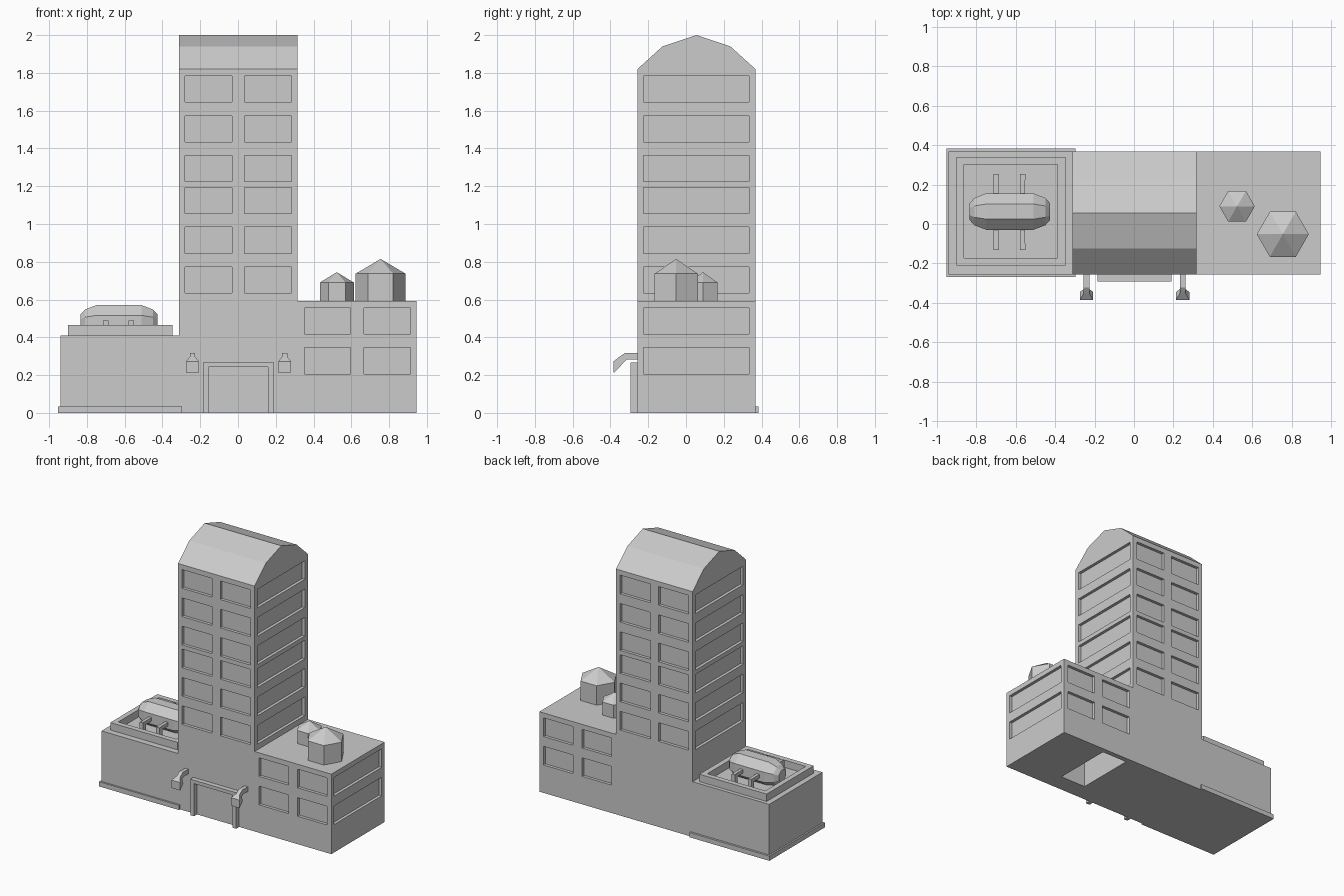
import bpy, bmesh, math
from mathutils import Vector

if "Cube" in bpy.data.objects:
    bpy.data.objects.remove(bpy.data.objects["Cube"])


def finish(name, bm):
    bmesh.ops.recalc_face_normals(bm, faces=bm.faces)
    me = bpy.data.meshes.new(name)
    bm.to_mesh(me)
    bm.free()
    ob = bpy.data.objects.new(name, me)
    bpy.context.collection.objects.link(ob)
    return ob


def boxes(name, items):
    """Each item is (x0, x1, y0, y1, z0, z1)."""
    bm = bmesh.new()
    for x0, x1, y0, y1, z0, z1 in items:
        vs = bmesh.ops.create_cube(bm, size=1)["verts"]
        for v in vs:
            v.co = Vector(((x0 + x1) / 2 + v.co.x * (x1 - x0),
                           (y0 + y1) / 2 + v.co.y * (y1 - y0),
                           (z0 + z1) / 2 + v.co.z * (z1 - z0)))
    return finish(name, bm)


def loft(name, rings):
    """Skin equal-length rings of points and cap both ends."""
    bm = bmesh.new()
    vr = [[bm.verts.new(p) for p in r] for r in rings]
    n = len(vr[0])
    for a, b in zip(vr, vr[1:]):
        for i in range(n):
            j = (i + 1) % n
            bm.faces.new((a[i], a[j], b[j], b[i]))
    bm.faces.new(vr[0])
    bm.faces.new(vr[-1])
    bmesh.ops.remove_doubles(bm, verts=bm.verts, dist=0.0005)
    return finish(name, bm)


def cut(ob, items):
    c = boxes(ob.name + "_cutter", items)
    c.hide_render = True
    c.hide_viewport = True
    m = ob.modifiers.new("openings", "BOOLEAN")
    m.operation = "DIFFERENCE"
    m.solver = "EXACT"
    m.object = c


Y0, Y1 = -0.257, 0.368      # front and back wall planes
D = 0.022                   # window recess


def front_back(x0, x1, z0, z1):
    return [(x0, x1, Y0 - 0.1, Y0 + D, z0, z1), (x0, x1, Y1 - D, Y1 + 0.1, z0, z1)]


# Tower with faceted barrel roof
X0, X1 = -0.312, 0.316
section = [(Y0, 0), (Y0, 1.82), (-0.125, 1.94), (0.055, 2.0),
           (0.235, 1.94), (Y1, 1.82), (Y1, 0)]
tower = loft("tower", [[(x, y, z) for y, z in section] for x in (X0, X1)])
wins = []
for base in (0.635, 1.225):
    for k in range(3):
        z = base + 0.21 * k
        for a, b in ((-0.28, -0.032), (0.035, 0.282)):
            wins += front_back(a, b, z, z + 0.138)
        wins.append((X1 - D, X1 + 0.1, -0.225, 0.333, z, z + 0.138))
        wins.append((X0 - 0.1, X0 + D, -0.225, 0.333, z, z + 0.138))
cut(tower, wins)

# Right wing with windows and an open shaft in the underside
wing = boxes("right_wing", [(X1, 0.946, Y0, Y1, 0, 0.593)])
wins = [(0.35, 0.56, -0.12, 0.33, -0.1, 0.2)]
for z in (0.207, 0.418):
    for a, b in ((0.352, 0.595), (0.668, 0.912)):
        wins += front_back(a, b, z, z + 0.138)
    wins.append((0.946 - D, 1.1, -0.225, 0.333, z, z + 0.138))
cut(wing, wins)

# Left annex, plinth and roof parapet
boxes("left_annex", [(-0.94, X0, Y0, Y1, 0, 0.41)])
boxes("annex_plinth", [(-0.952, -0.296, -0.27, 0.383, 0, 0.035)])
parapet = boxes("roof_parapet", [(-0.90, -0.348, -0.211, 0.34, 0.40, 0.465)])
cut(parapet, [(-0.862, -0.387, -0.172, 0.302, 0.411, 0.6)])

# Capsule tank: octagonal rings along x
cx, cy, cz = -0.63, 0.063, 0.478
rings = []
for dx, r in ((-0.205, 0.045), (-0.18, 0.075), (-0.12, 0.1),
              (0.12, 0.1), (0.18, 0.075), (0.205, 0.045)):
    rings.append([(cx + dx, cy + r * math.cos(t), cz + r * math.sin(t))
                  for t in [math.pi / 8 + i * math.pi / 4 for i in range(8)]])
loft("capsule_tank", rings)

# Pipes leaving the tank and turning down into the roof
pipes = []
for x in (-0.70, -0.565):
    pipes += [(x - 0.012, x + 0.012, -0.13, 0.252, 0.464, 0.49),
              (x - 0.014, x + 0.014, -0.132, -0.1, 0.40, 0.488),
              (x - 0.014, x + 0.014, 0.222, 0.254, 0.40, 0.488)]
boxes("tank_pipes", pipes)

# Hexagonal roof tanks with pointed lids
for name, x, y, r, zw, zt in (("small_roof_tank", 0.523, 0.09, 0.09, 0.69, 0.745),
                              ("large_roof_tank", 0.755, -0.052, 0.132, 0.737, 0.815)):
    bm = bmesh.new()
    for r2, z0, z1 in ((r, 0.585, zw), (0, zw, zt)):
        vs = bmesh.ops.create_cone(bm, cap_ends=(r2 > 0), segments=6, radius1=r,
                                   radius2=r2, depth=z1 - z0)["verts"]
        # start the hexagon with a corner on the x axis
        a = min((v for v in vs if v.co.xy.length > r * 0.5), key=lambda v: abs(v.co.y))
        turn = 0 if abs(a.co.y) < 1e-4 else math.pi / 6
        for v in vs:
            px, py = v.co.x, v.co.y
            v.co = Vector((x + px * math.cos(turn) - py * math.sin(turn),
                           y + px * math.sin(turn) + py * math.cos(turn),
                           v.co.z + (z0 + z1) / 2))
    bmesh.ops.remove_doubles(bm, verts=bm.verts, dist=0.0005)
    finish(name, bm)

# Door surround
door = [(-0.186, 0), (-0.186, 0.267), (0.19, 0.267), (0.19, 0),
        (0.16, 0), (0.16, 0.242), (-0.156, 0.242), (-0.156, 0)]
loft("door_frame", [[(x, y, z) for x, z in door] for y in (-0.293, Y0 + 0.01)])

# Wall lamps: bent arm flaring into a hood (top y,z, bottom y,z, half width)
lamp = [(-0.25, 0.317, -0.25, 0.282, 0.014),
        (-0.323, 0.317, -0.315, 0.282, 0.014),
        (-0.352, 0.297, -0.33, 0.267, 0.014),
        (-0.385, 0.272, -0.345, 0.25, 0.034),
        (-0.385, 0.213, -0.381, 0.213, 0.034)]
for side, x in (("left", -0.241), ("right", 0.247)):
    loft(side + "_wall_lamp",
         [[(x - w, a, b), (x + w, a, b), (x + w, c, d), (x - w, c, d)]
          for a, b, c, d, w in lamp])
